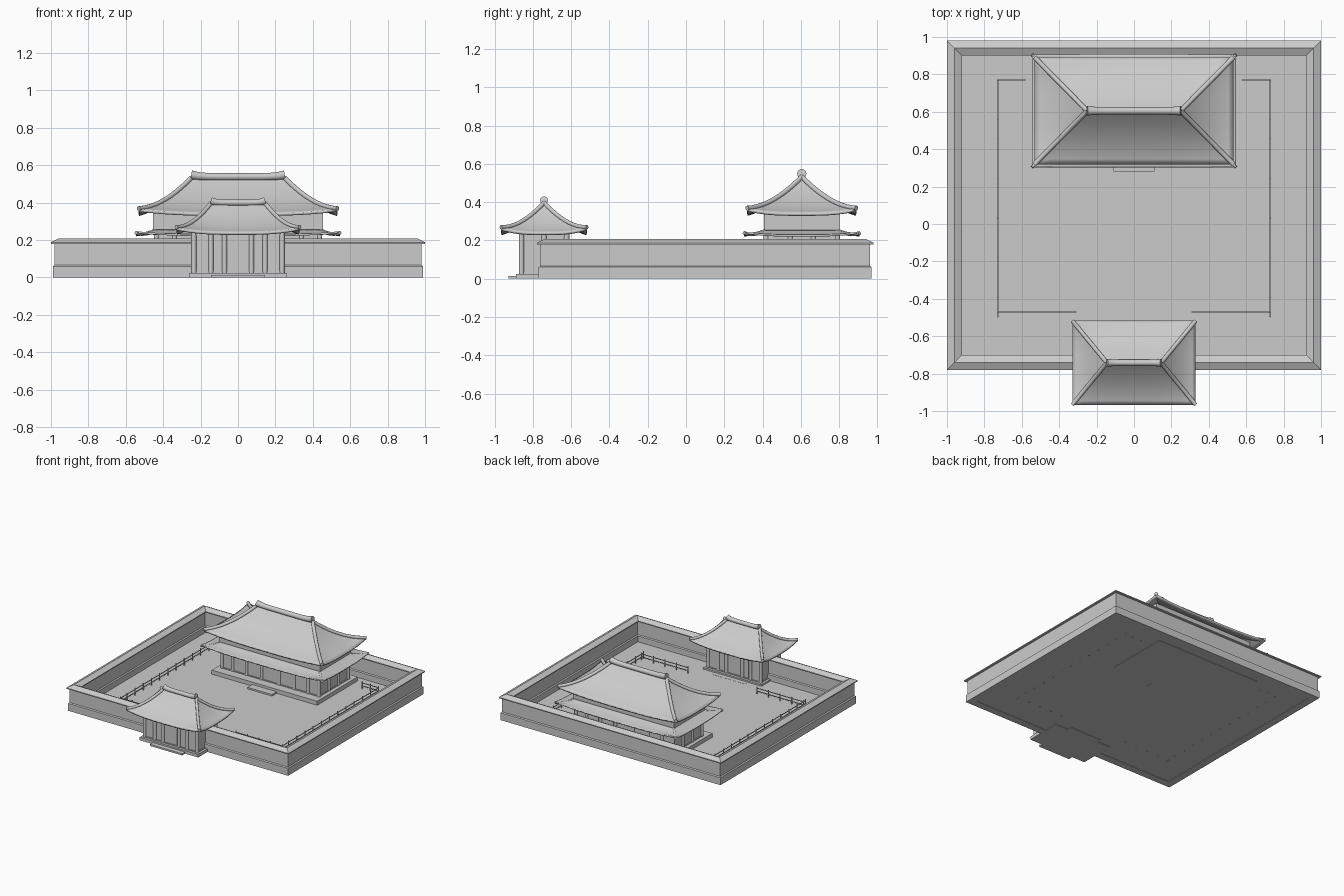
import bpy, bmesh
from mathutils import Matrix, Vector

cube = bpy.data.objects.get("Cube")
if cube:
    bpy.data.objects.remove(cube, do_unlink=True)

grey = bpy.data.materials.new("stone_grey")
grey.use_nodes = True
grey.diffuse_color = (0.6, 0.6, 0.6, 1)
grey.node_tree.nodes["Principled BSDF"].inputs["Base Color"].default_value = (0.6, 0.6, 0.6, 1)


def select(ob):
    bpy.ops.object.select_all(action="DESELECT")
    ob.select_set(True)
    bpy.context.view_layer.objects.active = ob


def build(name, bm, smooth=False):
    bmesh.ops.recalc_face_normals(bm, faces=bm.faces)
    mesh = bpy.data.meshes.new(name)
    bm.to_mesh(mesh)
    bm.free()
    mesh.materials.append(grey)
    ob = bpy.data.objects.new(name, mesh)
    bpy.context.collection.objects.link(ob)
    if smooth:
        select(ob)
        bpy.ops.object.shade_smooth_by_angle(angle=0.6)
    return ob


def add_box(bm, x0, x1, y0, y1, z0, z1):
    m = Matrix.Translation(((x0 + x1) / 2, (y0 + y1) / 2, (z0 + z1) / 2))
    m = m @ Matrix.Diagonal((x1 - x0, y1 - y0, z1 - z0, 1))
    bmesh.ops.create_cube(bm, size=1, matrix=m)


def add_post(bm, x, y, z0, z1, r, sides=12):
    bmesh.ops.create_cone(bm, cap_ends=True, segments=sides, radius1=r, radius2=r,
                          depth=z1 - z0, matrix=Matrix.Translation((x, y, (z0 + z1) / 2)))


def box(name, *size):
    bm = bmesh.new()
    add_box(bm, *size)
    return build(name, bm)


def bridge(bm, low, high):
    n = len(low)
    for i in range(n):
        bm.faces.new((low[i], low[(i + 1) % n], high[(i + 1) % n], high[i]))


def tube(name, points, radii, r):
    cu = bpy.data.curves.new(name, "CURVE")
    cu.dimensions = "3D"
    cu.bevel_depth = r
    cu.bevel_resolution = 3
    cu.use_fill_caps = True
    sp = cu.splines.new("POLY")
    sp.points.add(len(points) - 1)
    for p, co, k in zip(sp.points, points, radii):
        p.co = (*co, 1)
        p.radius = k
    cu.materials.append(grey)
    ob = bpy.data.objects.new(name, cu)
    bpy.context.collection.objects.link(ob)
    select(ob)
    bpy.ops.object.convert(target="MESH")
    bpy.ops.object.shade_smooth_by_angle(angle=0.8)


# Hipped roof with a concave slope and upturned corners
def roof(name, cy, eave, top, z0, z1, lift, hip_r, thick=0.014, rows=10, cols=16):
    def point(t, side, u):
        a, b = (e + (k - e) * t for e, k in zip(eave, top))
        x, y = ((u * a, -b), (a, u * b), (-u * a, b), (-a, -u * b))[side]
        z = z0 + (z1 - z0) * (0.45 * t + 0.55 * t * t) + lift * abs(u) ** 3 * (1 - t) ** 3
        return Vector((x, cy + y, z))

    bm = bmesh.new()
    rings = [[bm.verts.new(point(r / rows, s, 2 * c / cols - 1))
              for s in range(4) for c in range(cols)] for r in range(rows + 1)]
    for low, high in zip(rings, rings[1:]):
        bridge(bm, low, high)
    bmesh.ops.remove_doubles(bm, verts=bm.verts, dist=1e-4)
    ob = build(name, bm, True)
    mod = ob.modifiers.new("thickness", "SOLIDIFY")
    mod.thickness = thick
    mod.offset = -1

    # Rounded hip ridges with raised tips
    for s in range(4):
        pts = [point(r / rows, s, 1) + Vector((0, 0, hip_r * 0.2)) for r in range(rows + 1)]
        tube(name + "_hip_ridge", pts, [1.0] * len(pts), hip_r)


def ridge(name, cy, half, z, r):
    steps = [i / 8 for i in range(-8, 9)]
    pts = [(k * half, cy, z + 0.01 * abs(k) ** 6) for k in steps]
    tube(name, pts, [1 + 0.25 * abs(k) ** 6 for k in steps], r)


# Panelled hall body: recessed walls, columns and beams
def body(name, cy, hx, hy, z0, z1, xs, ys, r):
    inset = r * 0.8
    box(name + "_walls", -hx + inset, hx - inset, cy - hy + inset, cy + hy - inset, z0, z1)
    bm = bmesh.new()
    for s in (-1, 1):
        for x in xs:
            add_post(bm, x, cy + s * (hy - r), z0, z1, r)
        for y in ys:
            add_post(bm, s * (hx - r), cy + y, z0, z1, r)
    build(name + "_columns", bm, True)
    bm = bmesh.new()
    d = r * 0.4
    for low, high in ((z0, z0 + 0.012), (z1 - 0.035, z1)):
        add_box(bm, -hx + d, hx - d, cy - hy + d, cy + hy - d, low, high)
    build(name + "_beams", bm)


# Courtyard floor
box("courtyard_floor", -0.98, 0.98, -0.76, 0.96, 0.004, 0.012)

# Perimeter wall with plinth and gabled cap
profile = [(0.01, 0), (0.01, 0.06), (0.018, 0.066), (0.018, 0.18), (0, 0.18), (0, 0.188),
           (0.04, 0.208), (0.08, 0.188), (0.08, 0.18), (0.062, 0.18), (0.062, 0.066),
           (0.07, 0.06), (0.07, 0)]
bm = bmesh.new()
loops = []
for d, z in profile:
    x, y0, y1 = 1 - d, -0.78 + d, 0.98 - d
    loops.append([bm.verts.new((px, py, z)) for px, py in ((-x, y0), (x, y0), (x, y1), (-x, y1))])
for low, high in zip(loops, loops[1:] + loops[:1]):
    bridge(bm, low, high)
build("perimeter_wall", bm)

# Gatehouse
GY = -0.742
box("gate_plinth", -0.263, 0.263, GY - 0.147, GY + 0.147, 0, 0.025)
box("gate_steps", -0.145, 0.145, GY - 0.185, GY + 0.185, 0, 0.013)
cols = [s * x for s in (-1, 1) for x in (0.236, 0.145, 0.072)]
body("gate", GY, 0.25, 0.132, 0.02, 0.262, cols, (-0.118, 0, 0.118), 0.014)
roof("gate_roof", GY, (0.33, 0.225), (0.145, 0), 0.241, 0.395, 0.026, 0.011)
ridge("gate_ridge", GY, 0.145, 0.4, 0.017)

# Main hall
HY = 0.605
box("hall_plinth", -0.475, 0.475, HY - 0.265, HY + 0.255, 0, 0.045)
box("hall_step", -0.11, 0.11, 0.28, 0.36, 0, 0.025)
cols = [s * x for s in (-1, 1) for x in (0.436, 0.34, 0.215, 0.08)]
body("hall", HY, 0.45, 0.2, 0.04, 0.24, cols, (-0.186, -0.06, 0.06, 0.186), 0.014)
box("upper_storey", -0.455, 0.455, HY - 0.198, HY + 0.198, 0.23, 0.355)
roof("lower_roof", HY, (0.545, 0.302), (0.45, 0.195), 0.22, 0.246, 0.017, 0.01, 0.01)
roof("upper_roof", HY, (0.532, 0.286), (0.25, 0), 0.342, 0.53, 0.024, 0.013)
ridge("upper_ridge", HY, 0.25, 0.539, 0.02)


# Low courtyard fences
def fence(name, start, end, count):
    a, b = Vector(start), Vector(end)
    bm = bmesh.new()
    for i in range(count + 1):
        p = a.lerp(b, i / count)
        add_post(bm, p.x, p.y, 0, 0.07, 0.004, 8)
    lo = (min(a.x, b.x), min(a.y, b.y))
    hi = (max(a.x, b.x), max(a.y, b.y))
    w = 0.0025
    for z in (0.032, 0.056):
        add_box(bm, lo[0] - w, hi[0] + w, lo[1] - w, hi[1] + w, z, z + 0.005)
    build(name, bm)


for side, s in (("left", 1), ("right", -1)):
    fence(side + "_fence", (s * 0.728, -0.495), (s * 0.728, 0.77), 12)
    fence(side + "_back_fence", (s * 0.728, 0.77), (s * 0.58, 0.77), 2)
    fence(side + "_front_fence", (s * 0.728, -0.47), (s * 0.31, -0.47), 4)
